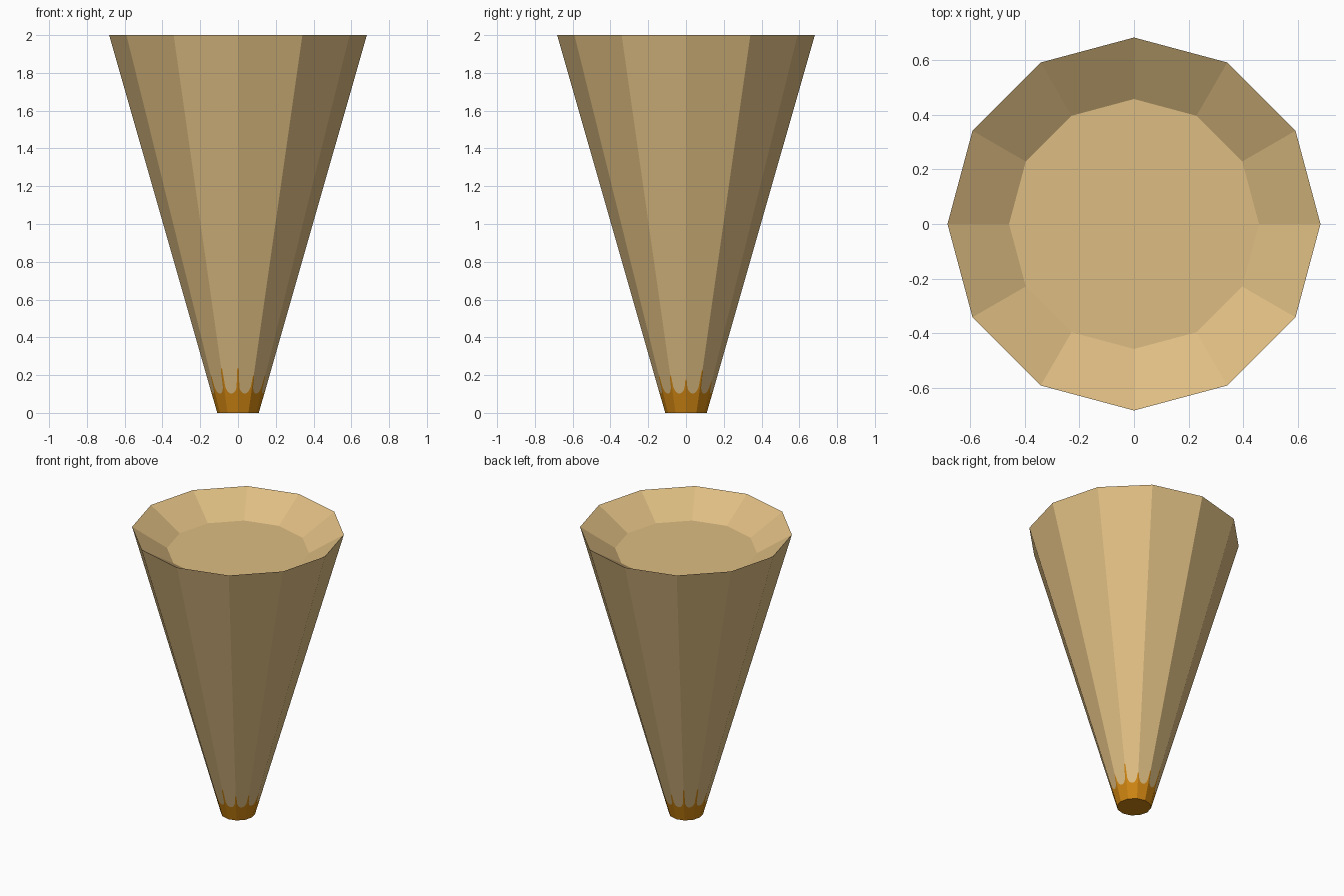
import bpy
import bmesh
from math import cos, sin, tau
from mathutils import Vector

SIDES = 12
HEIGHT, TOP_R, BOTTOM_R = 2.0, 0.682, 0.11
FLOOR_Z, FLOOR_R = 1.86, 0.457

cube = bpy.data.objects.get("Cube")
if cube:
    bpy.data.objects.remove(cube, do_unlink=True)


def material(name, rgb):
    mat = bpy.data.materials.new(name)
    mat.use_nodes = True
    colour = (*rgb, 1.0)
    mat.diffuse_color = colour
    mat.node_tree.nodes["Principled BSDF"].inputs["Base Color"].default_value = colour
    return mat


def ring(radius, z):
    return [Vector((radius * cos(tau * i / SIDES), radius * sin(tau * i / SIDES), z))
            for i in range(SIDES)]


def build(name, polygons, mat):
    bm = bmesh.new()
    for points in polygons:
        bm.faces.new([bm.verts.new(p) for p in points])
    bmesh.ops.remove_doubles(bm, verts=bm.verts, dist=0.0005)
    mesh = bpy.data.meshes.new(name)
    bm.to_mesh(mesh)
    bm.free()
    mesh.materials.append(mat)
    obj = bpy.data.objects.new(name, mesh)
    bpy.context.collection.objects.link(obj)


wafer = material("wafer tan", (0.73, 0.51, 0.225))
caramel = material("caramel brown", (0.62, 0.235, 0.006))

bottom, top = ring(BOTTOM_R, 0), ring(TOP_R, HEIGHT)
floor = ring(FLOOR_R, FLOOR_Z)

# Height of the thin caramel streak along each corner of the cone
streaks = [0.18, 0.23, 0.17, 0.20, 0.25, 0.25, 0.19, 0.20, 0.24, 0.24, 0.20, 0.20]
# Scalloped caramel edge across one side: (position across, height)
scallop = [(0.1, 0.135), (0.2, 0.115), (0.35, 0.105), (0.5, 0.102),
           (0.65, 0.105), (0.8, 0.115), (0.9, 0.135)]

cone_faces, tip_faces, inner_faces = [], [], []
for i in range(SIDES):
    j = (i + 1) % SIDES
    # Blunt streak ends meet the scallop on each flat side
    profile = [(0, streaks[i]), (0.05, streaks[i] - 0.01), *scallop,
               (0.95, streaks[j] - 0.01), (1, streaks[j])]
    edge = []
    for u, z in profile:
        low, high = bottom[i].lerp(bottom[j], u), top[i].lerp(top[j], u)
        edge.append(low.lerp(high, z / HEIGHT))
    cone_faces.append(edge + [top[j], top[i]])
    tip_faces.append([bottom[i], bottom[j]] + edge[::-1])
    inner_faces.append([top[i], top[j], floor[j], floor[i]])

# Outer wafer with the sloping inner wall and recessed floor
build("wafer_cone", cone_faces + inner_faces + [floor], wafer)
# Dipped tip with its flat underside
build("caramel_tip", tip_faces + [bottom[::-1]], caramel)
